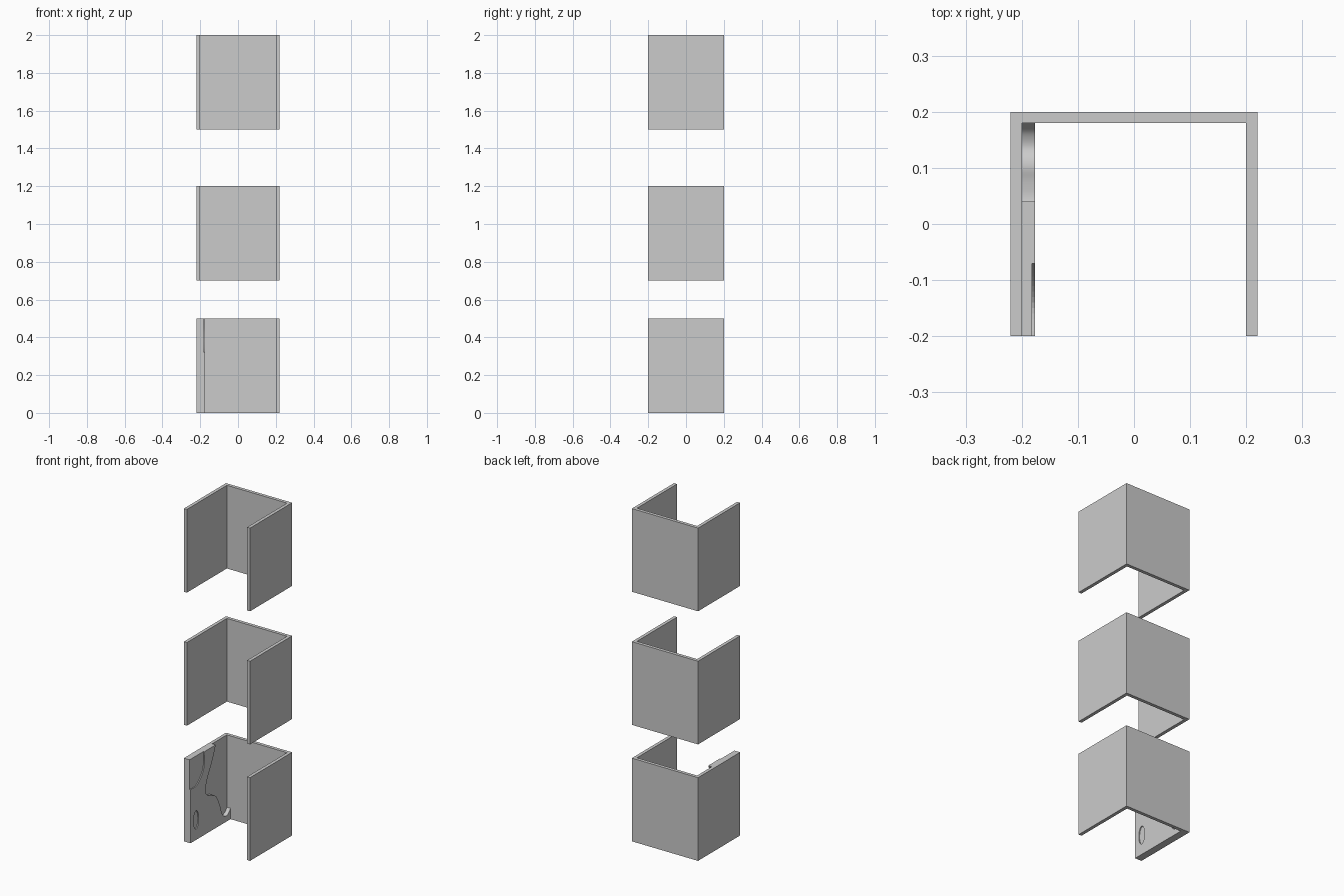
import bpy, bmesh, math
from mathutils import Vector

if "Cube" in bpy.data.objects:
    bpy.data.objects.remove(bpy.data.objects["Cube"])


def prism(name, pts, place, a, b):
    """Extrude a 2D outline between levels a and b; place maps (u, v, level) to xyz."""
    bm = bmesh.new()
    low = [bm.verts.new(place(u, v, a)) for u, v in pts]
    high = [bm.verts.new(place(u, v, b)) for u, v in pts]
    n = len(pts)
    bm.faces.new(low)
    bm.faces.new(high)
    for i in range(n):
        j = (i + 1) % n
        bm.faces.new((low[i], low[j], high[j], high[i]))
    bmesh.ops.recalc_face_normals(bm, faces=bm.faces)
    me = bpy.data.meshes.new(name)
    bm.to_mesh(me)
    bm.free()
    ob = bpy.data.objects.new(name, me)
    bpy.context.collection.objects.link(ob)
    return ob


def spline(pts, steps=6):
    """Smooth open curve through the given points."""
    p = [Vector(q) for q in pts]
    p = [2 * p[0] - p[1]] + p + [2 * p[-1] - p[-2]]
    out = []
    for i in range(1, len(p) - 2):
        for s in range(steps):
            t = s / steps
            out.append(0.5 * (2 * p[i] + (p[i + 1] - p[i - 1]) * t
                       + (2 * p[i - 1] - 5 * p[i] + 4 * p[i + 1] - p[i + 2]) * t ** 2
                       + (3 * p[i] - p[i - 1] - 3 * p[i + 1] + p[i + 2]) * t ** 3))
    return [tuple(q) for q in out] + [tuple(p[-2])]


def upright(u, v, w):
    return (u, v, w)


def sideways(u, v, w):
    return (w, u, v)


# Three open channels stacked with gaps
channel = [(-.22, -.2), (-.2, -.2), (-.2, .18), (.2, .18),
           (.2, -.2), (.22, -.2), (.22, .2), (-.22, .2)]
for name, z in (("lower", 0), ("middle", .7), ("upper", 1.5)):
    prism(name + "_channel", channel, upright, z, z + .5)

# Wavy relief panel inside the left wall of the lower channel
wave = spline([(.04, .5), (.017, .44), (-.012, .38), (-.04, .326), (-.058, .262),
               (-.034, .225), (.036, .195), (.074, .134), (.10, .064),
               (.13, .036), (.16, .042), (.18, .065)])
panel = prism("relief_panel", [(-.2, 0), (-.2, .5)] + wave + [(.18, 0)],
              sideways, -.2, -.176)

# Shallow recesses: rounded front corner and small oval
corner = spline([(-.068, .55), (-.07, .5), (-.068, .43), (-.087, .375),
                 (-.14, .325), (-.2, .322), (-.25, .322)])
oval = [(-.146 + .024 * math.cos(a), .12 + .055 * math.sin(a))
        for a in (math.tau * i / 32 for i in range(32))]
for name, pts in (("corner_cutter", corner + [(-.25, .55)]), ("oval_cutter", oval)):
    cutter = prism(name, pts, sideways, -.182, -.15)
    cutter.hide_render = True
    cutter.display_type = 'WIRE'
    mod = panel.modifiers.new(name, 'BOOLEAN')
    mod.operation = 'DIFFERENCE'
    mod.solver = 'EXACT'
    mod.object = cutter

# Soft shading on the curved edge
bpy.context.view_layer.objects.active = panel
panel.select_set(True)
bpy.ops.object.shade_smooth_by_angle(angle=math.radians(30))
